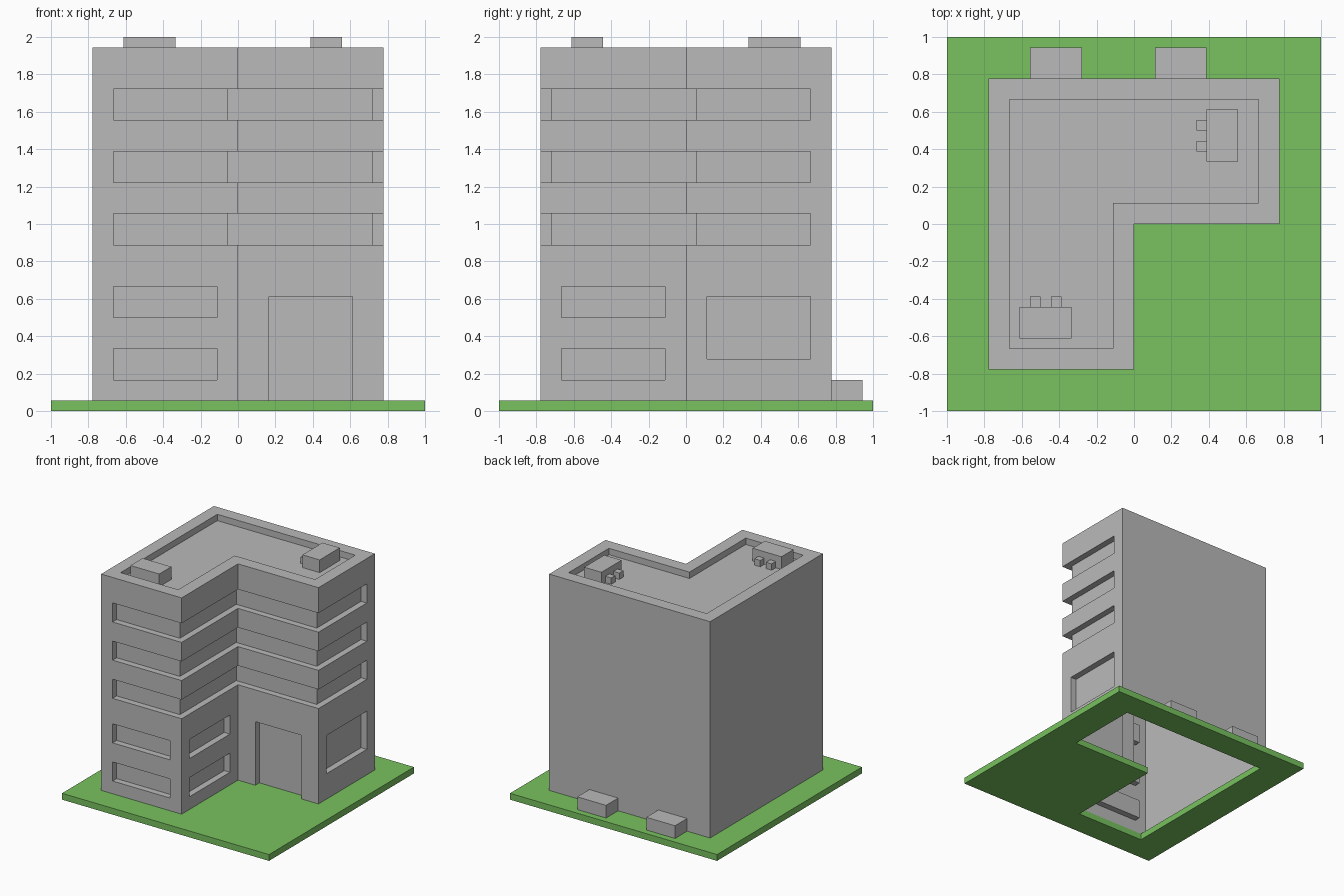
import bpy, bmesh

if "Cube" in bpy.data.objects:
    bpy.data.objects.remove(bpy.data.objects["Cube"], do_unlink=True)

U = 1 / 18  # everything sits on a grid of this size


def material(name, rgb):
    m = bpy.data.materials.new(name)
    m.use_nodes = True
    m.diffuse_color = (*rgb, 1)
    bsdf = next(n for n in m.node_tree.nodes if n.type == 'BSDF_PRINCIPLED')
    bsdf.inputs["Base Color"].default_value = (*rgb, 1)
    return m


GREY = material("concrete grey", (0.49, 0.49, 0.49))
GREEN = material("grass green", (0.19, 0.54, 0.115))


def prism(name, outline, z0, z1, mat):
    """Extrude a plan outline (grid units) from z0 to z1."""
    bm = bmesh.new()
    face = bm.faces.new([bm.verts.new((x * U, y * U, z0 * U)) for x, y in outline])
    ext = bmesh.ops.extrude_face_region(bm, geom=[face])
    top = [v for v in ext["geom"] if isinstance(v, bmesh.types.BMVert)]
    bmesh.ops.translate(bm, verts=top, vec=(0, 0, (z1 - z0) * U))
    bmesh.ops.recalc_face_normals(bm, faces=bm.faces[:])
    me = bpy.data.meshes.new(name)
    bm.to_mesh(me)
    bm.free()
    me.materials.append(mat)
    ob = bpy.data.objects.new(name, me)
    bpy.context.scene.collection.objects.link(ob)
    return ob


def box(name, x0, x1, y0, y1, z0, z1, mat):
    return prism(name, [(x0, y0), (x1, y0), (x1, y1), (x0, y1)], z0, z1, mat)


def cut(ob, cutters):
    """Subtract the cutters, bake the result and remove the cutters."""
    for c in cutters:
        c.hide_render = True
        mod = ob.modifiers.new("cut", 'BOOLEAN')
        mod.operation = 'DIFFERENCE'
        mod.solver = 'EXACT'
        mod.object = c
    bpy.context.view_layer.update()
    dg = bpy.context.evaluated_depsgraph_get()
    baked = bpy.data.meshes.new_from_object(ob.evaluated_get(dg))
    ob.modifiers.clear()
    ob.data = baked
    for c in cutters:
        bpy.data.objects.remove(c, do_unlink=True)


def l_plan(i):
    """L-shaped plan, inset by i."""
    return [(-14 + i, -14 + i), (-i, -14 + i), (-i, i),
            (14 - i, i), (14 - i, 14 - i), (-14 + i, 14 - i)]


# Grass slab, open beneath the building
slab = box("grass_slab", -18, 18, -18, 18, 0, 1, GREEN)
hole = [(-13, -13.9), (-1, -13.9), (-1, 2), (13, 2), (13, 13.9), (-13, 13.9)]
cut(slab, [prism("slab_cutter", hole, -1, 2, GREEN)])

# Building body with sunken roof, windows, wrapping window bands and doorway
building = prism("building", l_plan(0), 1, 35, GREY)
cutters = [prism("roof_cutter", l_plan(2), 34, 37, GREY),
           box("door_cutter", 3, 11, -1, 1, 0, 11, GREY),
           box("side_window_cutter", 13, 15, 2, 12, 5, 11, GREY)]
for z in (3, 9):
    cutters.append(box("front_window_cutter", -12, -2, -15, -13, z, z + 3, GREY))
    cutters.append(box("inner_window_cutter", -1, 1, -12, -2, z, z + 3, GREY))
band = [(-12, -13), (-1, -13), (-1, 1), (13, 1), (13, 12),
        (16, 12), (16, -16), (-12, -16)]
for z in (16, 22, 28):
    cutters.append(prism("band_cutter", band, z, z + 3, GREY))
cut(building, cutters)

# The building is a shell, open at the bottom
bm = bmesh.new()
bm.from_mesh(building.data)
floor = [f for f in bm.faces if f.calc_center_median().z < 1.05 * U and abs(f.normal.z) > 0.9]
bmesh.ops.delete(bm, geom=floor, context='FACES')
bm.to_mesh(building.data)
bm.free()

# Rooftop units with two small vents each
box("left_roof_unit", -11, -6, -11, -8, 34, 36, GREY)
box("right_roof_unit", 7, 10, 6, 11, 34, 36, GREY)
for n, a in enumerate((-10, -8)):
    box(f"left_roof_vent_{n + 1}", a, a + 1, -8, -7, 34, 35, GREY)
for n, b in enumerate((7, 9)):
    box(f"right_roof_vent_{n + 1}", 6, 7, b, b + 1, 34, 35, GREY)

# Ground boxes against the back wall
for n, x in enumerate((-10, 2)):
    box(f"back_ground_box_{n + 1}", x, x + 5, 14, 17, 1, 3, GREY)
